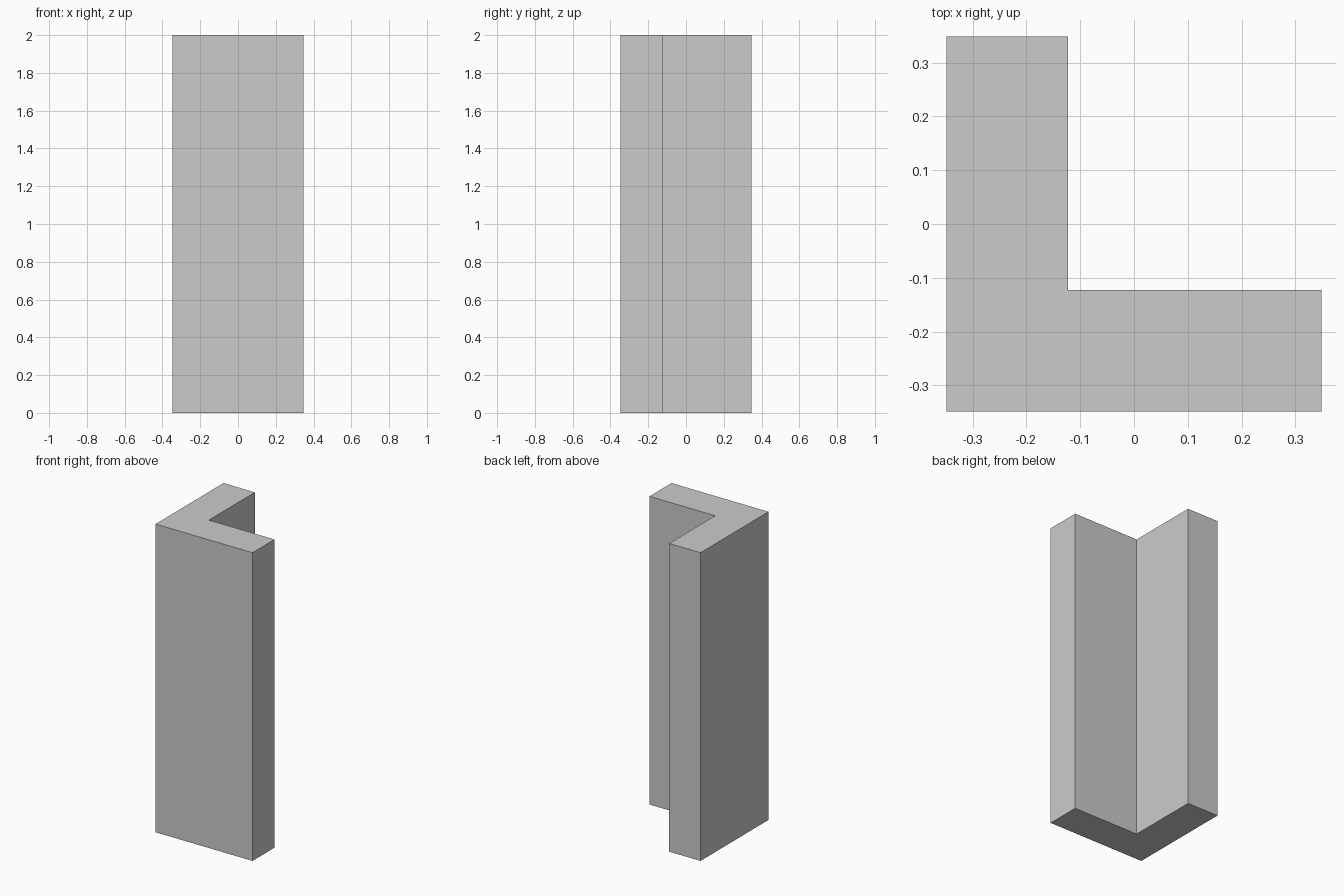
import bpy
import bmesh

if "Cube" in bpy.data.objects:
    bpy.data.objects.remove(bpy.data.objects["Cube"])

HALF = 0.348     # half the footprint width
INNER = -0.123   # position of the inner corner
HEIGHT = 2.0

# L-shaped cross-section, counter-clockwise
profile = [(-HALF, -HALF), (HALF, -HALF), (HALF, INNER),
           (INNER, INNER), (INNER, HALF), (-HALF, HALF)]

# Corner post: extrude the profile straight up
bm = bmesh.new()
base = bm.faces.new([bm.verts.new((x, y, 0)) for x, y in profile])
top = bmesh.ops.extrude_face_region(bm, geom=[base], use_keep_orig=True)
top_verts = [v for v in top["geom"] if isinstance(v, bmesh.types.BMVert)]
bmesh.ops.translate(bm, verts=top_verts, vec=(0, 0, HEIGHT))
bmesh.ops.recalc_face_normals(bm, faces=bm.faces)

mesh = bpy.data.meshes.new("corner_post")
bm.to_mesh(mesh)
bm.free()
bpy.context.collection.objects.link(bpy.data.objects.new("corner_post", mesh))
